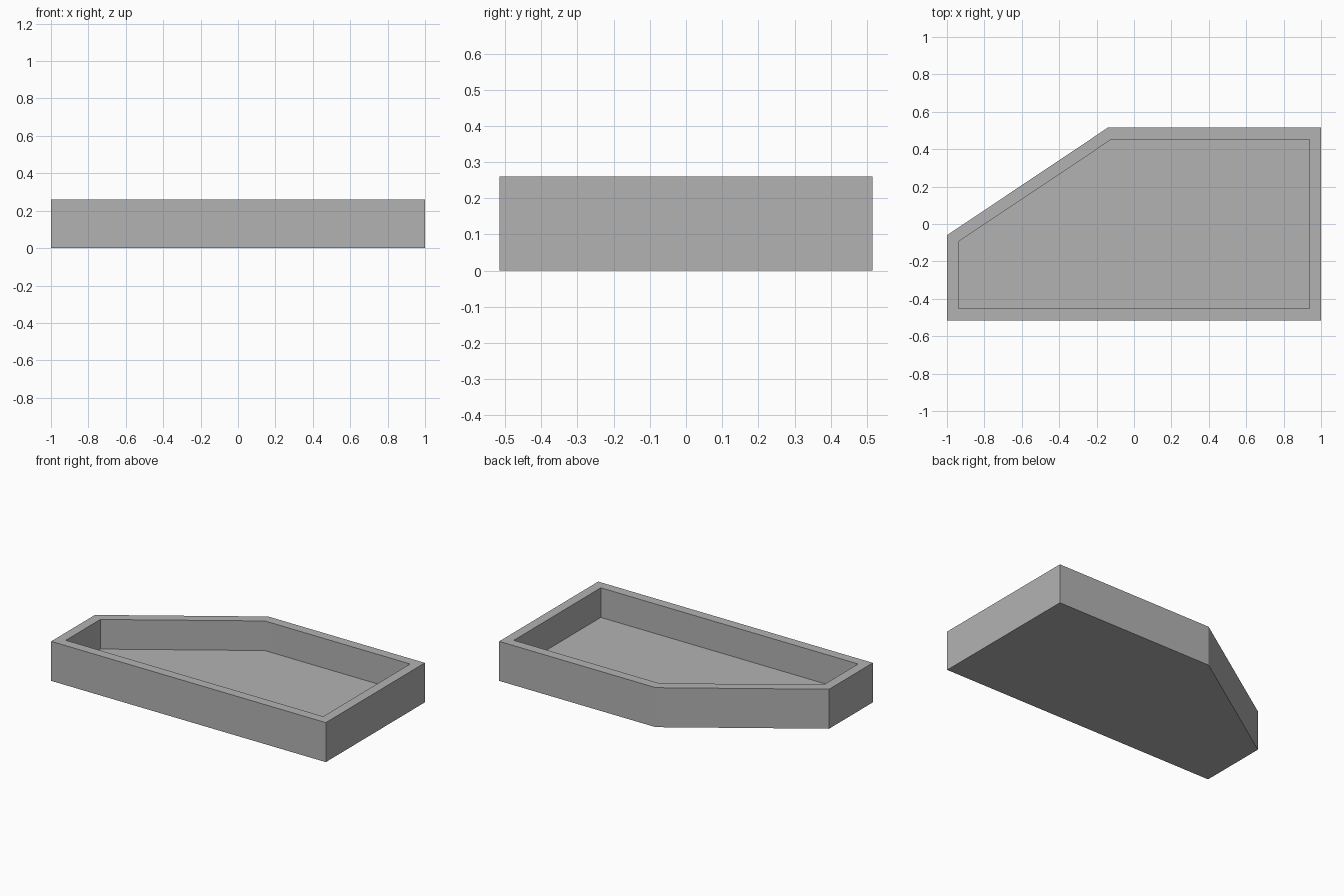
import bpy
import bmesh

cube = bpy.data.objects.get("Cube")
if cube:
    bpy.data.objects.remove(cube, do_unlink=True)

HEIGHT = 0.26
WALL = 0.063
FLOOR = 0.065
OUTLINE = [(-1, -0.515), (1, -0.515), (1, 0.515), (-0.14, 0.515), (-1, -0.06)]

# Plain grey material
grey = bpy.data.materials.new("plain grey")
grey.use_nodes = True
colour = (0.45, 0.45, 0.45, 1)
grey.diffuse_color = colour
grey.node_tree.nodes["Principled BSDF"].inputs["Base Color"].default_value = colour

# Solid block from the five-sided outline
bm = bmesh.new()
base = bm.faces.new([bm.verts.new((x, y, 0)) for x, y in OUTLINE])
ext = bmesh.ops.extrude_face_region(bm, geom=[base], use_keep_orig=True)
bmesh.ops.translate(bm, vec=(0, 0, HEIGHT),
                    verts=[v for v in ext["geom"] if isinstance(v, bmesh.types.BMVert)])
bmesh.ops.recalc_face_normals(bm, faces=bm.faces)

# Rim: inset the top, then sink the inner face to hollow out the tray
top = max(bm.faces, key=lambda f: f.calc_center_median().z)
bmesh.ops.inset_region(bm, faces=[top], thickness=WALL, use_even_offset=True)
sunk = bmesh.ops.extrude_discrete_faces(bm, faces=[top])["faces"][0]
for v in sunk.verts:
    v.co.z = FLOOR

mesh = bpy.data.meshes.new("tray")
bm.to_mesh(mesh)
bm.free()
mesh.materials.append(grey)
bpy.context.collection.objects.link(bpy.data.objects.new("tray", mesh))
